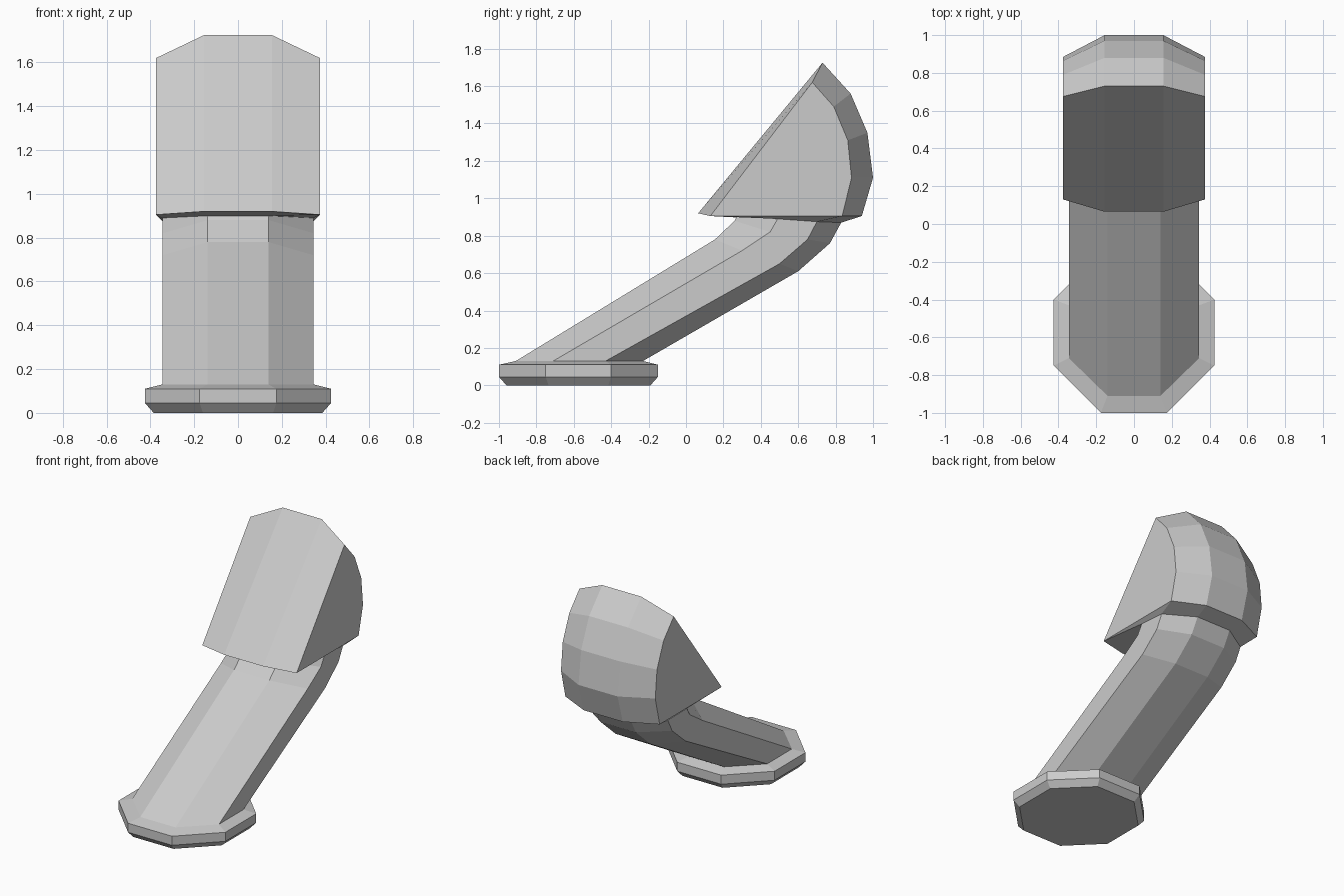
import bpy

if "Cube" in bpy.data.objects:
    bpy.data.objects.remove(bpy.data.objects["Cube"])


def ring(inner, outer, profile):
    """Eight-sided loop from four (y, z) points: front, front corner, back corner, back."""
    xs = (inner, outer, outer, inner)
    right = [(x, y, z) for x, (y, z) in zip(xs, profile)]
    return right + [(-x, y, z) for x, y, z in reversed(right)]


def flat_ring(inner, outer, ys, z):
    return ring(inner, outer, [(y, z) for y in ys])


def make(name, verts, faces):
    mesh = bpy.data.meshes.new(name)
    mesh.from_pydata(verts, [], faces)
    obj = bpy.data.objects.new(name, mesh)
    bpy.context.collection.objects.link(obj)
    return obj


def loft(name, rings, cap_start=False):
    n = len(rings[0])
    verts = [v for r in rings for v in r]
    faces = [(k * n + i, k * n + (i + 1) % n, (k + 1) * n + (i + 1) % n, (k + 1) * n + i)
             for k in range(len(rings) - 1) for i in range(n)]
    if cap_start:
        faces.append(tuple(reversed(range(n))))
    return make(name, verts, faces)


# Octagonal foot flange, with its top sloping in to the stem
stem_foot = flat_ring(0.14, 0.345, (-0.91, -0.71, -0.43, -0.23), 0.13)
flange = flat_ring(0.175, 0.425, (-1.0, -0.75, -0.40, -0.15), 0.045)
loft("base_flange", [
    flat_ring(0.16, 0.385, (-0.96, -0.735, -0.415, -0.19), 0.0),
    flange,
    [(x, y, 0.11) for x, y, z in flange],
    stem_foot,
], cap_start=True)

# Head profiles in the side view: front lip, then top and down the back
centre = [(0.065, 0.92), (0.73, 1.725), (0.88, 1.56), (0.97, 1.35), (1.0, 1.11), (0.94, 0.905)]
side = [(0.13, 0.905), (0.675, 1.62), (0.79, 1.49), (0.865, 1.31), (0.885, 1.11), (0.835, 0.905)]

# Leaning stem that bends upright and flares out to the rim of the head
loft("stem", [
    stem_foot,
    ring(0.14, 0.345, [(0.155, 0.78), (0.30, 0.72), (0.50, 0.65), (0.60, 0.61)]),
    ring(0.14, 0.345, [(0.26, 0.88), (0.45, 0.82), (0.65, 0.78), (0.77, 0.76)]),
    ring(0.14, 0.345, [(0.27, 0.90), (0.49, 0.89), (0.70, 0.875), (0.83, 0.87)]),
    ring(0.155, 0.375, [centre[0], side[0], side[-1], centre[-1]]),
])

# Head: side and centre profiles bridged across x, open where it meets the stem
n = len(centre)
slices = [(-0.375, side), (-0.155, centre), (0.155, centre), (0.375, side)]
verts = [(x, y, z) for x, prof in slices for y, z in prof]
faces = [(k * n + i, (k + 1) * n + i, (k + 1) * n + i + 1, k * n + i + 1)
         for k in range(3) for i in range(n - 1)]
faces += [tuple(range(n)), tuple(reversed(range(3 * n, 4 * n)))]
make("head", verts, faces)
